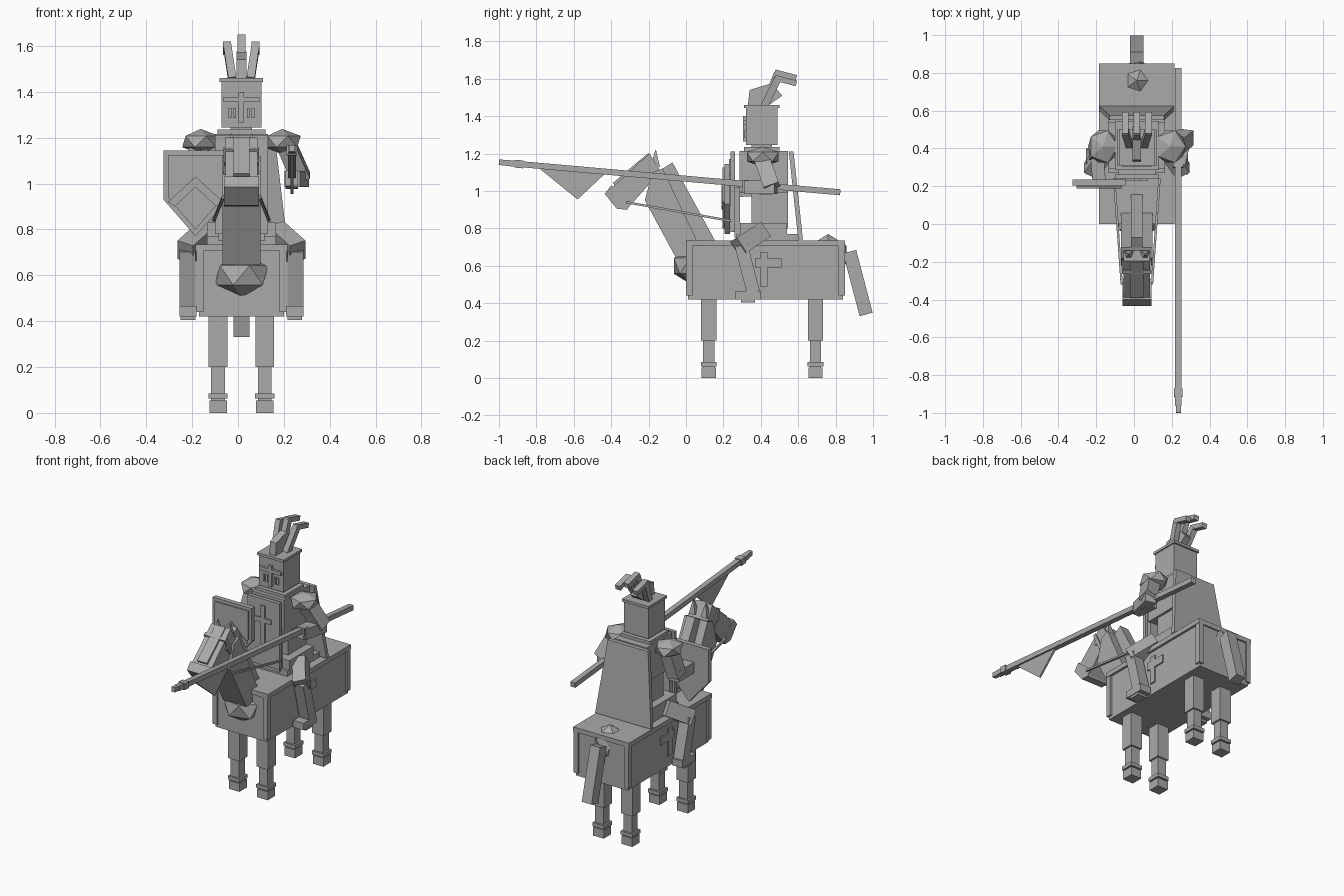
import bpy, bmesh, math
from mathutils import Vector, Matrix

C = 0.015  # x of the symmetry plane of horse and rider
grey = bpy.data.materials.new("stone_grey")
grey.diffuse_color = (0.4, 0.4, 0.4, 1)


def finish(name, bm):
    bmesh.ops.recalc_face_normals(bm, faces=bm.faces)
    me = bpy.data.meshes.new(name)
    bm.to_mesh(me)
    bm.free()
    me.materials.append(grey)
    ob = bpy.data.objects.new(name, me)
    bpy.context.collection.objects.link(ob)
    return ob


def box(name, x, y, z):
    """Box from (min, max) pairs, x measured from the symmetry plane."""
    bm = bmesh.new()
    bmesh.ops.create_cube(bm, size=1)
    for v in bm.verts:
        v.co = [(a + b) / 2 + c * (b - a) for c, (a, b) in zip(v.co, (x, y, z))]
        v.co.x += C
    return finish(name, bm)


def beam(name, p, q, w, d, taper=1.0):
    """Box running from p to q, w wide across x and d deep."""
    p, q = Vector(p), Vector(q)
    az = (q - p).normalized()
    ay = az.cross(Vector((1, 0, 0))).normalized()
    ax = ay.cross(az)
    bm = bmesh.new()
    bmesh.ops.create_cube(bm, size=1)
    for v in bm.verts:
        k = taper if v.co.z > 0 else 1
        v.co = (p + q) / 2 + ax * v.co.x * w * k + ay * v.co.y * d * k + az * v.co.z * (q - p).length
        v.co.x += C
    return finish(name, bm)


def prism(name, pts, lo, hi, axis="x"):
    """Outline in (y, z) extruded along x, or in (x, z) extruded along y."""
    bm = bmesh.new()
    def put(t, a, b):
        return bm.verts.new((C + t, a, b) if axis == "x" else (C + a, t, b))
    r0 = [put(lo, *p) for p in pts]
    r1 = [put(hi, *p) for p in pts]
    bm.faces.new(r0)
    bm.faces.new(r1)
    for i in range(len(pts)):
        j = (i + 1) % len(pts)
        bm.faces.new((r0[i], r0[j], r1[j], r1[i]))
    return finish(name, bm)


def ball(name, center, radii):
    bm = bmesh.new()
    bmesh.ops.create_icosphere(bm, subdivisions=1, radius=1)
    for v in bm.verts:
        v.co = [c + r * k for c, r, k in zip(center, radii, v.co)]
        v.co.x += C
    return finish(name, bm)


# Horse body draped in cloth, with rim, corner posts and side crosses
box("horse_body", (-0.185, 0.185), (0.01, 0.84), (0.42, 0.72))
box("cloth_rim", (-0.2, 0.2), (0.0, 0.85), (0.705, 0.735))
for s in (-1, 1):
    for y in (0.0, 0.815):
        x = sorted((s * 0.165, s * 0.197))
        box("corner_post", x, (y, y + 0.035), (0.44, 0.705))
    x = sorted((s * 0.18, s * 0.194))
    box("cloth_cross_upright", x, (0.395, 0.435), (0.49, 0.67))
    box("cloth_cross_bar", x, (0.37, 0.51), (0.59, 0.64))
ball("horse_chest", (0, 0.02, 0.6), (0.13, 0.1, 0.095))
ball("horse_rump", (0, 0.76, 0.66), (0.115, 0.115, 0.11))
beam("horse_tail", (0, 0.875, 0.676), (0, 0.963, 0.34), 0.07, 0.072)

# Horse legs, ankle bands and hooves
for x in (-0.102, 0.102):
    for y in (0.122, 0.692):
        for name, r, z0, z1 in (("upper_leg", 0.041, 0.2, 0.43), ("lower_leg", 0.03, 0.05, 0.2),
                                ("ankle_band", 0.042, 0.062, 0.085), ("hoof", 0.038, 0, 0.055)):
            box(name, (x - r, x + r), (y - r, y + r), (z0, z1))

# Horse neck, mane and head
prism("horse_neck", [(-0.125, 1.12), (0.07, 0.71), (0.1, 0.66), (-0.055, 0.645),
                     (-0.22, 0.95), (-0.18, 1.1)], -0.083, 0.083)
prism("mane", [(-0.125, 1.12), (-0.072, 1.152), (0.155, 0.735), (0.07, 0.71)], -0.03, 0.03)
prism("horse_head", [(-0.195, 1.2), (-0.136, 1.105), (-0.318, 0.9), (-0.42, 0.995)], -0.07, 0.07)
prism("muzzle", [(-0.435, 0.985), (-0.4, 1.03), (-0.29, 0.94), (-0.315, 0.9), (-0.37, 0.905)],
      -0.077, 0.077)
beam("face_plate", (0, -0.195, 1.195), (0, -0.385, 1.035), 0.07, 0.02)
beam("brow_band", (0, -0.255, 1.155), (0, -0.2, 1.045), 0.155, 0.022)
for s in (-1, 1):
    beam("ear", (s * 0.042, -0.165, 1.13), (s * 0.045, -0.162, 1.22), 0.045, 0.05, 0.05)
    beam("eye", (s * 0.068, -0.235, 1.1), (s * 0.068, -0.25, 1.085), 0.018, 0.022)
    beam("rein", (s * 0.08, -0.32, 0.94), (s * 0.12, 0.24, 0.84), 0.012, 0.012)

# Saddle and rider torso
box("saddle", (-0.15, 0.15), (0.27, 0.6), (0.73, 0.77))
box("skirt", (-0.15, 0.15), (0.29, 0.54), (0.74, 0.83))
box("waist", (-0.1, 0.1), (0.35, 0.545), (0.8, 1.02))
box("torso", (-0.115, 0.115), (0.285, 0.545), (0.99, 1.215))
box("coat_panel", (-0.115, 0.115), (0.238, 0.262), (0.78, 1.21))
box("coat_lining", (-0.1, 0.1), (0.26, 0.29), (0.75, 1.02))
box("chest_cross_upright", (-0.015, 0.015), (0.23, 0.24), (0.92, 1.17))
box("chest_cross_bar", (-0.06, 0.06), (0.23, 0.24), (1.06, 1.09))
box("collar", (-0.105, 0.105), (0.31, 0.5), (1.21, 1.235))
box("rider_neck", (-0.047, 0.047), (0.35, 0.46), (1.2, 1.25))

# Cape: a thin flared panel leaning slightly
cape = prism("cape", [(-0.145, 1.21), (0.145, 1.21), (0.2, 0.74), (-0.2, 0.74)], 0.0, 0.025, "y")
for v in cape.data.vertices:
    v.co.y += 0.6 - 0.05 * (v.co.z - 0.74) / 0.47

# Helmet with visor cross, breathing slots and lid
box("helmet", (-0.088, 0.088), (0.32, 0.49), (1.245, 1.445))
box("helmet_lid", (-0.095, 0.095), (0.31, 0.5), (1.443, 1.46))
box("visor_upright", (-0.012, 0.012), (0.305, 0.325), (1.265, 1.4))
box("visor_bar", (-0.078, 0.078), (0.305, 0.325), (1.355, 1.378))
for x in (-0.05, -0.03, 0.03, 0.05):
    box("breathing_slot", (x - 0.006, x + 0.006), (0.313, 0.325), (1.285, 1.33))

# Plume of three bent feathers
prism("plume_base", [(0.33, 1.45), (0.34, 1.54), (0.455, 1.575), (0.515, 1.51), (0.43, 1.45)],
      -0.022, 0.022)
for x, top in ((-1, 0.0), (0, 0.03), (1, 0.0)):
    xt = x * 0.062
    beam("feather_stem", (x * 0.04, 0.42, 1.455), (xt, 0.49, 1.6 + top), 0.035, 0.04)
    beam("feather_tip", (xt, 0.475, 1.605 + top), (xt, 0.59, 1.575 + top), 0.035, 0.03)

# Shoulders, arms and legs
for s in (-1, 1):
    ball("shoulder", (s * 0.178, 0.41, 1.183), (0.09, 0.1, 0.055))
    beam("thigh", (s * 0.15, 0.41, 0.785), (s * 0.245, 0.28, 0.7), 0.08, 0.095)
    beam("shin", (s * 0.235, 0.295, 0.71), (s * 0.235, 0.36, 0.46), 0.07, 0.07)
    box("foot", sorted((s * 0.195, s * 0.27)), (0.265, 0.4), (0.42, 0.465))
    box("stirrup", sorted((s * 0.2, s * 0.265)), (0.295, 0.37), (0.405, 0.422))
beam("upper_arm_right", (0.2, 0.41, 1.16), (0.262, 0.46, 1.02), 0.08, 0.085)
beam("forearm_right", (0.26, 0.48, 1.02), (0.222, 0.32, 1.02), 0.07, 0.07)
beam("upper_arm_left", (-0.185, 0.41, 1.16), (-0.215, 0.38, 1.0), 0.08, 0.085)
beam("forearm_left", (-0.215, 0.41, 1.01), (-0.2, 0.23, 1.0), 0.07, 0.07)

# Shield with raised field and chevron
prism("shield", [(-0.34, 1.145), (-0.06, 1.145), (-0.06, 0.93), (-0.2, 0.77), (-0.34, 0.93)],
      0.205, 0.235, "y")
prism("shield_field", [(-0.32, 1.125), (-0.08, 1.125), (-0.08, 0.94), (-0.2, 0.8), (-0.32, 0.94)],
      0.196, 0.206, "y")
prism("shield_chevron", [(-0.2, 1.03), (-0.08, 0.92), (-0.11, 0.9), (-0.2, 0.985),
                         (-0.29, 0.9), (-0.32, 0.92)], 0.189, 0.197, "y")

# Lance with grip, tip and pennant
LX = 0.22
beam("lance", (LX, -0.96, 1.15), (LX, 0.825, 0.993), 0.034, 0.032)
beam("lance_tip", (LX, -1.0, 1.154), (LX, -0.9, 1.145), 0.026, 0.03)
beam("lance_ferrule", (LX, -0.915, 1.146), (LX, -0.87, 1.142), 0.046, 0.042)
beam("lance_grip", (LX, 0.3, 1.025), (LX, 0.46, 1.012), 0.055, 0.07)
prism("pennant", [(-0.79, 1.125), (-0.43, 1.095), (-0.58, 0.955)], LX - 0.006, LX + 0.006)
